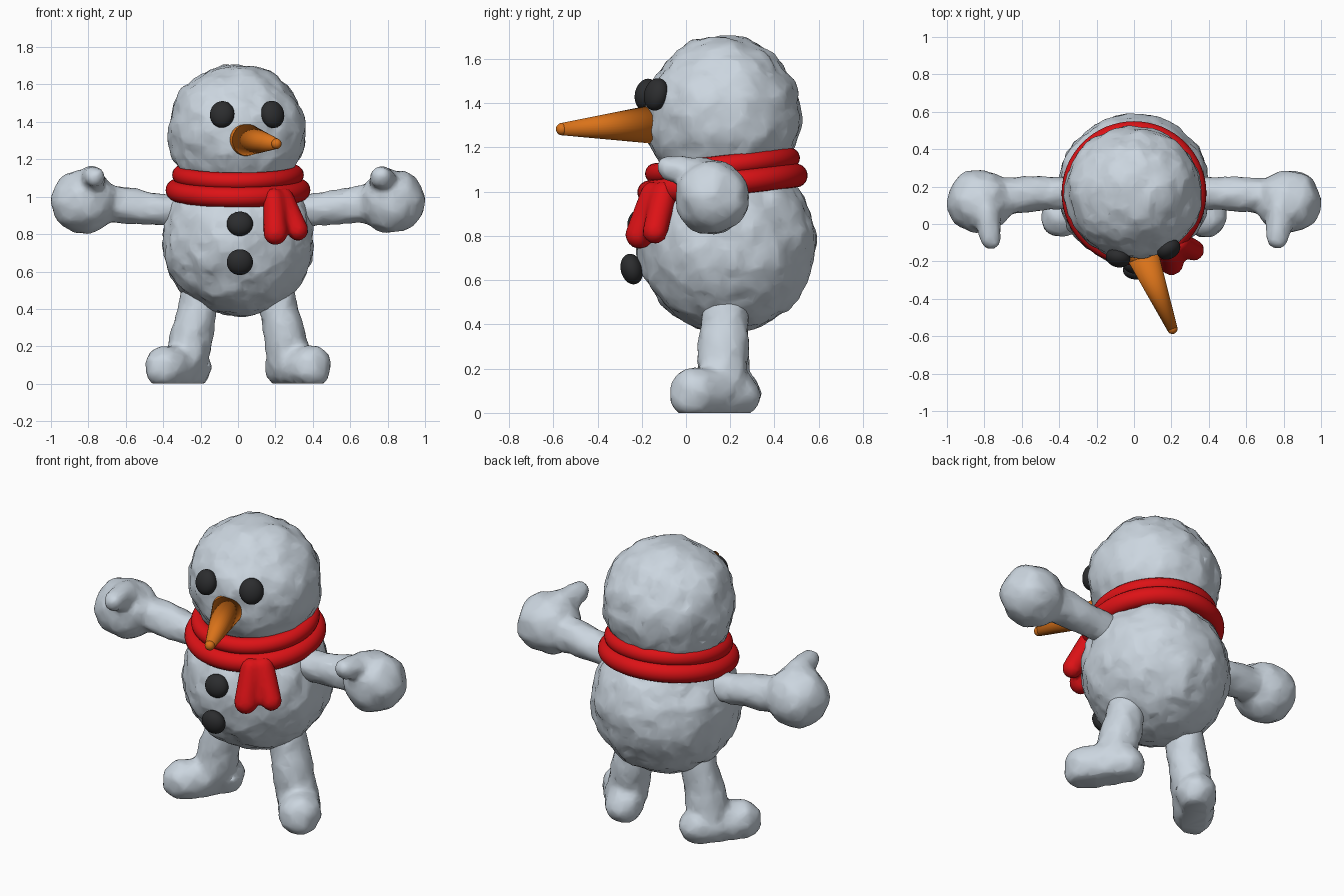
import bpy, bmesh
from mathutils import Vector, Matrix, noise

if "Cube" in bpy.data.objects:
    bpy.data.objects.remove(bpy.data.objects["Cube"])


def material(name, rgb):
    m = bpy.data.materials.new(name)
    m.use_nodes = True
    m.diffuse_color = (*rgb, 1)
    bsdf = next(n for n in m.node_tree.nodes if n.type == "BSDF_PRINCIPLED")
    bsdf.inputs["Base Color"].default_value = (*rgb, 1)
    return m


SNOW = material("snow", (0.60, 0.67, 0.74))
RED = material("scarf red", (0.72, 0.006, 0.008))
ORANGE = material("carrot orange", (0.70, 0.17, 0.01))
COAL = material("coal black", (0.025, 0.026, 0.028))


def ball(bm, center, radii, facing=None):
    """Ellipsoid; its local z axis points along facing."""
    turn = Vector(facing).to_track_quat("Z", "Y").to_matrix().to_4x4() if facing else Matrix()
    matrix = Matrix.Translation(center) @ turn @ Matrix.Diagonal((*radii, 1))
    bmesh.ops.create_icosphere(bm, subdivisions=4, radius=1, matrix=matrix)


def limb(bm, a, ra, b, rb):
    """Tapered tube with rounded ends."""
    a, b = Vector(a), Vector(b)
    axis = b - a
    matrix = Matrix.Translation((a + b) / 2) @ axis.to_track_quat("Z", "Y").to_matrix().to_4x4()
    bmesh.ops.create_cone(bm, cap_ends=True, segments=32, radius1=ra, radius2=rb,
                          depth=axis.length, matrix=matrix)
    ball(bm, a, (ra,) * 3)
    ball(bm, b, (rb,) * 3)


def finish(name, bm, mat):
    mesh = bpy.data.meshes.new(name)
    bm.to_mesh(mesh)
    bm.free()
    mesh.materials.append(mat)
    ob = bpy.data.objects.new(name, mesh)
    bpy.context.collection.objects.link(ob)
    mesh.shade_smooth()
    return ob


def apply(ob, kind, **settings):
    mod = ob.modifiers.new(kind, kind)
    for key, value in settings.items():
        setattr(mod, key, value)
    bpy.context.view_layer.objects.active = ob
    bpy.ops.object.modifier_apply(modifier=mod.name)


def sculpt(ob, lump=0.0, keep=0.5):
    """Fuse overlapping volumes, add packed-snow lumps, thin out the mesh."""
    apply(ob, "REMESH", mode="VOXEL", voxel_size=0.016)
    apply(ob, "SMOOTH", factor=0.5, iterations=5)
    normals = [v.normal.copy() for v in ob.data.vertices]
    for v, n in zip(ob.data.vertices, normals):
        p = v.co.copy()
        v.co += n * lump * (noise.noise(p * 8) + 0.6 * noise.noise(p * 19))
        v.co.z = max(v.co.z, 0.0)
    apply(ob, "DECIMATE", ratio=keep)
    ob.data.shade_smooth()


# Body and head
for name, center, radii in (
        ("body", (0, 0.185, 0.765), (0.41, 0.403, 0.405)),
        ("head", (-0.005, 0.167, 1.345), (0.367, 0.353, 0.363))):
    bm = bmesh.new()
    ball(bm, center, radii)
    sculpt(finish(name, bm, SNOW), 0.016, 0.2)

# Arms with mitten hands, legs with flat-soled feet
for side, s in (("left", 1), ("right", -1)):
    bm = bmesh.new()
    limb(bm, (s * 0.32, 0.17, 0.92), 0.083, (s * 0.76, 0.145, 0.97), 0.103)
    ball(bm, (s * 0.825, 0.12, 0.975), (0.175, 0.17, 0.17))
    limb(bm, (s * 0.79, 0.08, 1.08), 0.075, (s * 0.765, -0.07, 1.105), 0.062)
    sculpt(finish(side + "_arm", bm, SNOW), 0.011, 0.25)

    bm = bmesh.new()
    limb(bm, (s * 0.2, 0.18, 0.47), 0.105, (s * 0.275, 0.165, 0.14), 0.115)
    limb(bm, (s * 0.25, 0.23, 0.085), 0.107, (s * 0.385, 0.04, 0.09), 0.115)
    sculpt(finish(side + "_leg", bm, SNOW), 0.011, 0.25)

# Coal eyes and buttons, flattened against the snow
for name, center, radii, facing in (
        ("right_eye", (-0.085, -0.18, 1.44), (0.066, 0.072, 0.05), (-0.08, -0.33, 0.08)),
        ("left_eye", (0.185, -0.135, 1.44), (0.066, 0.074, 0.05), (0.17, -0.28, 0.08)),
        ("top_button", (0.01, -0.215, 0.855), (0.07, 0.066, 0.05), (0, -1, 0.2)),
        ("lower_button", (0.01, -0.245, 0.65), (0.07, 0.07, 0.05), (0, -1, -0.25))):
    bm = bmesh.new()
    ball(bm, center, radii, facing)
    finish(name, bm, COAL)

# Carrot nose
bm = bmesh.new()
limb(bm, (0.04, -0.15, 1.305), 0.088, (0.205, -0.56, 1.283), 0.028)
finish("nose", bm, ORANGE)

# Scarf: two wraps tilted up toward the back, and two hanging ends
for name, z, major, minor in (("lower", 1.035, 0.333, 0.054), ("upper", 1.117, 0.305, 0.047)):
    bpy.ops.mesh.primitive_torus_add(
        location=(0, 0.165, z), rotation=(0.115, 0, 0), major_radius=major,
        minor_radius=minor, major_segments=64, minor_segments=20)
    wrap = bpy.context.object
    wrap.name = "scarf_" + name + "_wrap"
    wrap.data.materials.append(RED)
    wrap.data.shade_smooth()

bm = bmesh.new()
limb(bm, (0.19, -0.15, 0.99), 0.057, (0.2, -0.21, 0.805), 0.065)
limb(bm, (0.24, -0.1, 0.99), 0.06, (0.32, -0.14, 0.82), 0.057)
sculpt(finish("scarf_ends", bm, RED))
